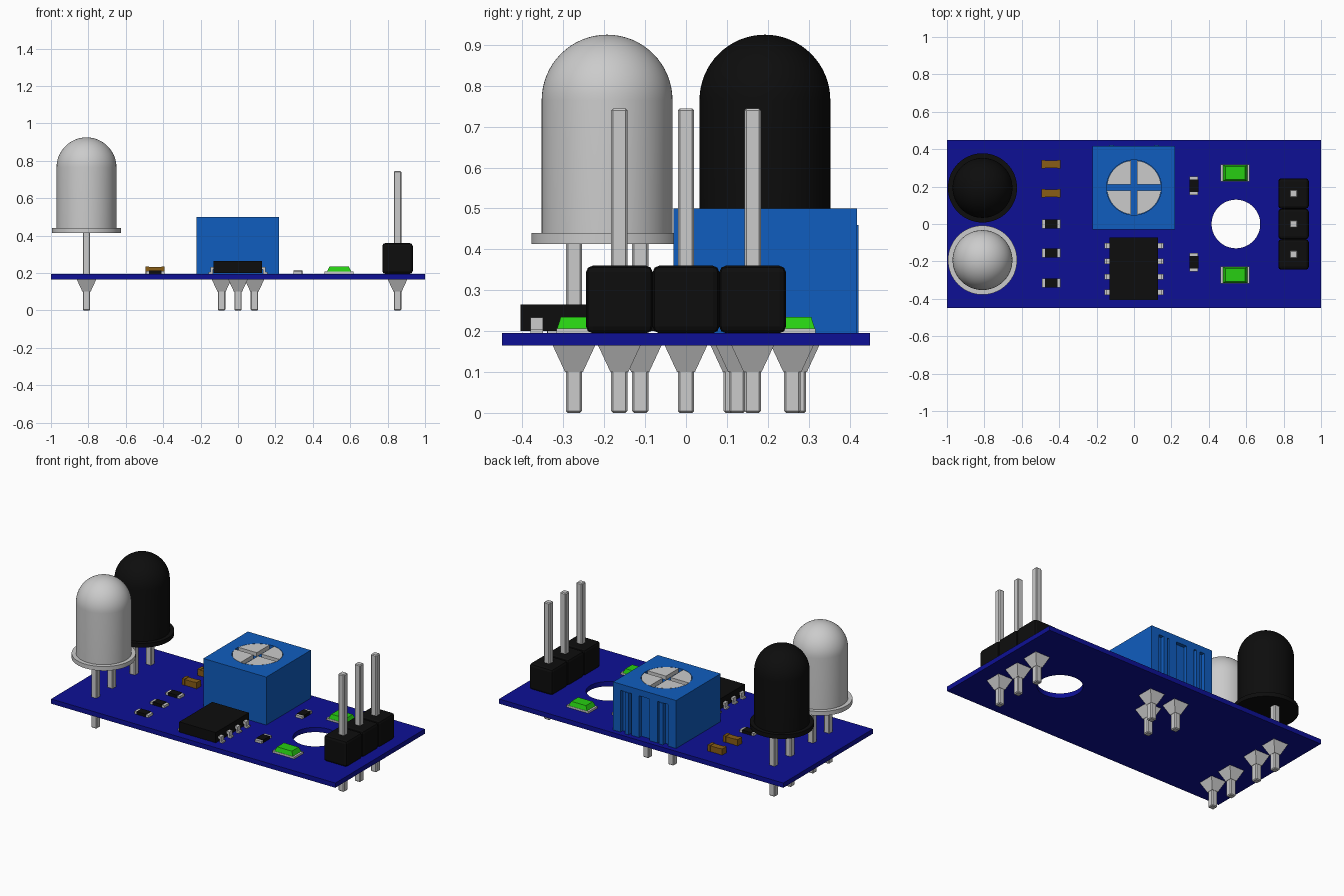
import bpy, bmesh
from math import radians, sin, cos, pi

if "Cube" in bpy.data.objects:
    bpy.data.objects.remove(bpy.data.objects["Cube"])


def material(name, r, g, b):
    m = bpy.data.materials.new(name)
    m.diffuse_color = (r, g, b, 1)
    m.use_nodes = True
    m.node_tree.nodes["Principled BSDF"].inputs["Base Color"].default_value = m.diffuse_color
    return m


NAVY = material("board_blue", 0.004, 0.005, 0.30)
BLUE = material("pot_blue", 0.005, 0.11, 0.52)
BLACK = material("black", 0.004, 0.004, 0.004)
GREEN = material("green", 0.02, 0.62, 0.006)
BROWN = material("brown", 0.25, 0.11, 0.008)
TOP = 0.195      # upper surface of the board
UNDER = 0.165    # lower surface of the board


def finish(name, bm, mat=None):
    bmesh.ops.recalc_face_normals(bm, faces=bm.faces)
    me = bpy.data.meshes.new(name)
    bm.to_mesh(me)
    bm.free()
    ob = bpy.data.objects.new(name, me)
    bpy.context.collection.objects.link(ob)
    if mat:
        me.materials.append(mat)
    return ob


def box(name, x, y, z, mat=None, bevel=0, segments=1, taper_top=1, taper_bottom=1):
    """Box from (min, max) ranges, optionally tapered or bevelled."""
    bm = bmesh.new()
    bmesh.ops.create_cube(bm, size=1)
    for v in bm.verts:
        t = taper_top if v.co.z > 0 else taper_bottom
        v.co.x = (x[0] + x[1]) / 2 + v.co.x * (x[1] - x[0]) * t
        v.co.y = (y[0] + y[1]) / 2 + v.co.y * (y[1] - y[0]) * t
        v.co.z = z[1] if v.co.z > 0 else z[0]
    if bevel:
        bmesh.ops.bevel(bm, geom=bm.edges[:], offset=bevel, segments=segments,
                        profile=0.5, affect='EDGES')
    return finish(name, bm, mat)


def cbox(name, cx, cy, sx, sy, z, mat=None, **kw):
    return box(name, (cx - sx / 2, cx + sx / 2), (cy - sy / 2, cy + sy / 2), z, mat, **kw)


def lathe(name, profile, cx, cy, mat=None, steps=64):
    bm = bmesh.new()
    vs = [bm.verts.new((r, 0, z)) for r, z in profile]
    es = [bm.edges.new(p) for p in zip(vs, vs[1:])]
    bmesh.ops.spin(bm, geom=vs + es, cent=(0, 0, 0), axis=(0, 0, 1), angle=2 * pi, steps=steps)
    bmesh.ops.remove_doubles(bm, verts=bm.verts, dist=1e-4)
    bmesh.ops.translate(bm, verts=bm.verts, vec=(cx, cy, 0))
    ob = finish(name, bm, mat)
    smooth(ob)
    return ob


def cylinder(name, r, z0, z1, cx, cy, mat=None):
    return lathe(name, [(0, z0), (r, z0), (r, z1), (0, z1)], cx, cy, mat)


def select(ob):
    bpy.ops.object.select_all(action='DESELECT')
    ob.select_set(True)
    bpy.context.view_layer.objects.active = ob


def smooth(ob):
    select(ob)
    bpy.ops.object.shade_smooth_by_angle(angle=radians(30))


def cut(ob, cutters):
    for c in cutters:
        mod = ob.modifiers.new("cut", 'BOOLEAN')
        mod.operation, mod.solver, mod.object = 'DIFFERENCE', 'EXACT', c
        select(ob)
        bpy.ops.object.modifier_apply(modifier=mod.name)
        bpy.data.objects.remove(c)


def pin(name, x, y, top):
    """Square lead through the board with a tapered solder joint below."""
    cbox(name, x, y, 0.04, 0.04, (0, top), bevel=0.005)
    cbox(name + "_solder", x, y, 0.104, 0.104, (0.1, UNDER), taper_bottom=0.42)


# Circuit board with mounting hole
board = box("board", (-1, 1), (-0.45, 0.45), (UNDER, TOP), NAVY)
cut(board, [cylinder("hole_cutter", 0.13, 0, 0.4, 0.545, 0)])
smooth(board)

# Two domed LEDs on leads
dome = [(0.16 * cos(a * pi / 32), 0.765 + 0.16 * sin(a * pi / 32)) for a in range(16)]
led = [(0, 0.413), (0.185, 0.413), (0.185, 0.44), (0.16, 0.44)] + dome + [(0, 0.925)]
for name, y, mat in (("clear_led", -0.193, None), ("dark_led", 0.193, BLACK)):
    lathe(name, led, -0.81, y, mat)
    for s in (-1, 1):
        pin(name + "_lead", -0.81, y + s * 0.081, 0.42)

# Three-way pin header
for y in (-0.163, 0, 0.163):
    cbox("header_block", 0.853, y, 0.163, 0.163, (TOP, 0.36), BLACK, bevel=0.016, segments=2)
    pin("header_pin", 0.853, y, 0.745)

# Adjuster: body with dial recess and grooves on its back face
pot = box("adjuster_body", (-0.223, 0.22), (-0.03, 0.418), (TOP, 0.5), BLUE)
cutters = [cylinder("recess_cutter", 0.147, 0.475, 0.6, 0, 0.195)]
for x in (-0.13, 0, 0.13):
    cutters.append(cbox("groove_cutter", x, 0.42, 0.075, 0.05, (0.1, 0.46)))
cut(pot, cutters)
for x in (-0.12, 0.12):
    cbox("adjuster_rib", x, 0.405, 0.025, 0.035, (TOP, 0.46), BLUE)
for x, y in ((-0.088, 0.26), (0, 0.125), (0.088, 0.26)):
    pin("adjuster_pin", x, y, 0.22)

# Slotted dial
dial = cylinder("adjuster_dial", 0.145, 0.47, 0.5, 0, 0.195)
cut(dial, [cbox("slot_cutter", 0, 0.195, 0.032, 0.4, (0.4, 0.6)),
           cbox("slot_cutter", 0, 0.195, 0.4, 0.032, (0.4, 0.6))])
smooth(dial)

# Eight-legged chip
box("chip", (-0.13, 0.127), (-0.405, -0.073), (0.2, 0.265), BLACK)
for y in (-0.365, -0.282, -0.199, -0.116):
    for s in (-1, 1):
        cbox("chip_leg_top", s * 0.133, y, 0.024, 0.03, (0.218, 0.233))
        cbox("chip_leg_drop", s * 0.141, y, 0.012, 0.03, (TOP, 0.233))
        cbox("chip_leg_foot", s * 0.146, y, 0.022, 0.03, (TOP, 0.205))


def resistor(x, y, along_x):
    def part(name, offset, length, width, z, mat):
        if along_x:
            cbox(name, x + offset, y, length, width, z, mat)
        else:
            cbox(name, x, y + offset, width, length, z, mat)
    part("resistor", 0, 0.066, 0.049, (TOP, 0.213), BLACK)
    for s in (-1, 1):
        part("resistor_end", s * 0.041, 0.018, 0.047, (TOP, 0.21), None)


# Small surface parts: resistors and capacitors
for y in (0, -0.155, -0.315):
    resistor(-0.443, y, True)
for y in (-0.205, 0.205):
    resistor(0.32, y, False)
for y in (0.32, 0.165):
    cbox("capacitor", -0.443, y, 0.066, 0.04, (TOP, 0.232), BROWN)
    for s in (-1, 1):
        cbox("capacitor_end", -0.443 + s * 0.042, y, 0.018, 0.044, (TOP, 0.235), BROWN)

# Green indicator lights
for y in (-0.272, 0.272):
    cbox("indicator_base", 0.541, y, 0.155, 0.09, (TOP, 0.207))
    cbox("indicator_lens", 0.541, y, 0.13, 0.086, (0.207, 0.234), GREEN, taper_top=0.8)
